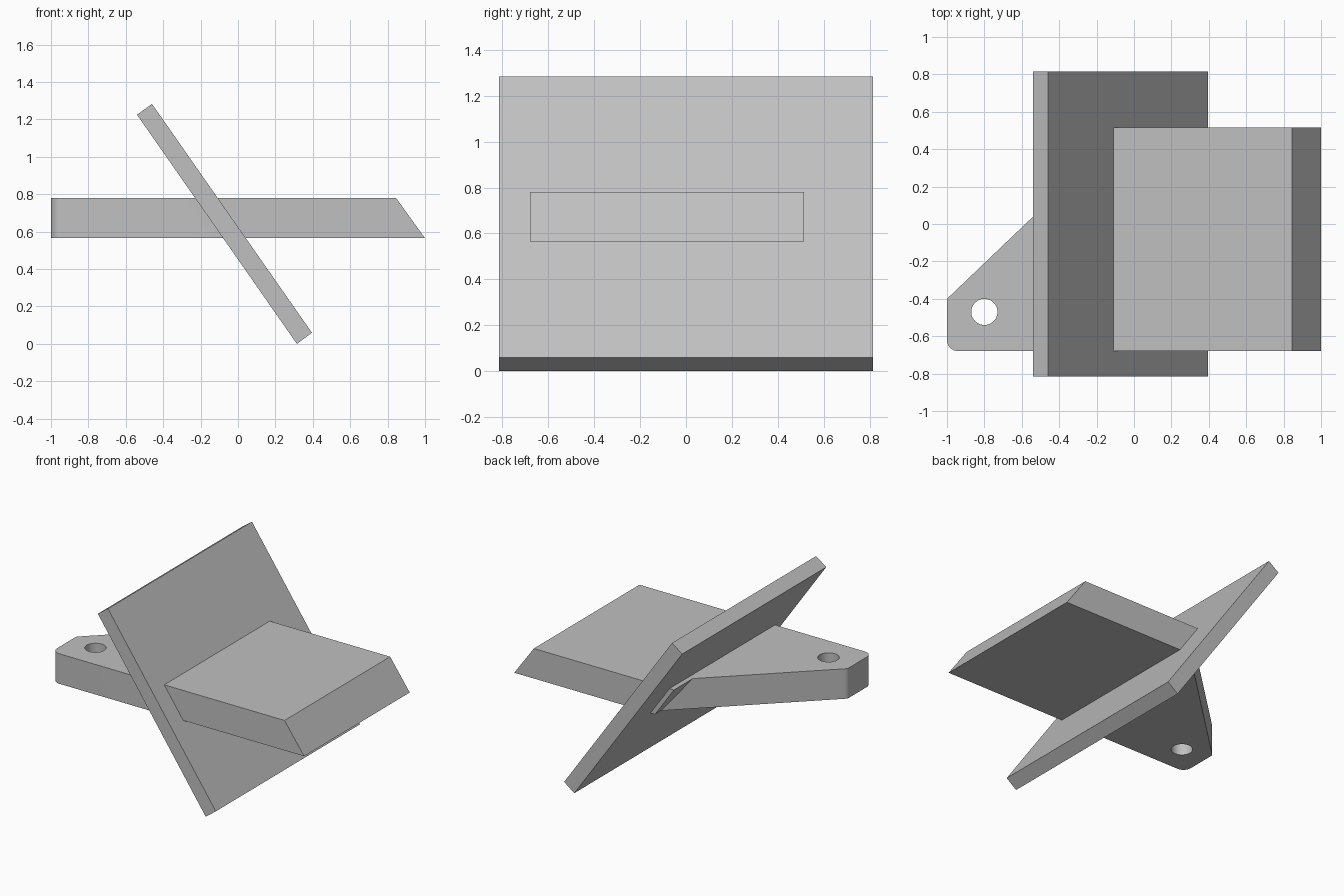
import bpy, bmesh
from math import sin, cos, pi, radians
from mathutils import Vector

cube = bpy.data.objects.get("Cube")
if cube:
    bpy.data.objects.remove(cube, do_unlink=True)

grey = bpy.data.materials.new("plain grey")
grey.use_nodes = True
colour = (0.53, 0.53, 0.53, 1)
grey.diffuse_color = colour
grey.node_tree.nodes["Principled BSDF"].inputs["Base Color"].default_value = colour

Z0, Z1 = 0.565, 0.78      # arm bottom and top
Y0, Y1 = -0.68, 0.515     # arm width
LEAN = 0.698              # sideways run of the slab per unit of height


def prism(name, points, offset, cut=None):
    """Extrude a planar outline along offset; optionally trim it by a plane."""
    bm = bmesh.new()
    face = bm.faces.new([bm.verts.new(p) for p in points])
    new = bmesh.ops.extrude_face_region(bm, geom=[face])["geom"]
    bmesh.ops.translate(bm, vec=offset, verts=[v for v in new if isinstance(v, bmesh.types.BMVert)])
    if cut:
        bmesh.ops.bisect_plane(bm, geom=bm.verts[:] + bm.edges[:] + bm.faces[:],
                               plane_co=cut[0], plane_no=cut[1], clear_outer=True)
        bmesh.ops.holes_fill(bm, edges=[e for e in bm.edges if e.is_boundary])
    bmesh.ops.recalc_face_normals(bm, faces=bm.faces)
    mesh = bpy.data.meshes.new(name)
    bm.to_mesh(mesh)
    bm.free()
    mesh.materials.append(grey)
    obj = bpy.data.objects.new(name, mesh)
    bpy.context.collection.objects.link(obj)
    return obj


def arc(cx, cy, r, start, end, steps):
    angles = [start + (end - start) * i / steps for i in range(steps + 1)]
    return [(cx + r * cos(a), cy + r * sin(a)) for a in angles]


# Leaning slab
slab = [(-0.54, 1.225), (-0.46, 1.283), (0.395, 0.06), (0.315, 0)]
prism("leaning_slab", [(x, -0.815, z) for x, z in slab], (0, 1.63, 0))

# Block through the slab, with both ends parallel to it
back_top = -0.265
back_bottom = back_top + LEAN * (Z1 - Z0)
block = [(back_top, Z1), (0.845, Z1), (1, Z0), (back_bottom, Z0)]
prism("wedge_block", [(x, Y0, z) for x, z in block], (0, Y1 - Y0, 0))

# Tapered mounting tab, trimmed where it meets the block
outline = arc(-0.94, Y0 + 0.06, 0.06, pi, 1.5 * pi, 8)
outline += [(0, Y0), (0, 0.555), (-0.985, -0.386)]
outline += [(-0.996, -0.397), (-1, -0.41)]
tab = prism("mounting_tab", [(x, y, Z0) for x, y in outline], (0, 0, Z1 - Z0),
            cut=(Vector((back_top, 0, Z1)), Vector((1, 0, LEAN))))

# Bolt hole
circle = arc(-0.8, -0.47, 0.07, 0, 2 * pi, 40)[:-1]
cutter = prism("hole_cutter", [(x, y, Z0 - 0.1) for x, y in circle], (0, 0, 0.5))
cutter.hide_render = True
cutter.hide_set(True)
hole = tab.modifiers.new("bolt_hole", 'BOOLEAN')
hole.operation = 'DIFFERENCE'
hole.solver = 'EXACT'
hole.object = cutter
bpy.context.view_layer.objects.active = tab
bpy.ops.object.select_all(action='DESELECT')
tab.select_set(True)
bpy.ops.object.modifier_apply(modifier=hole.name)
bpy.data.objects.remove(cutter, do_unlink=True)
bpy.ops.object.shade_smooth_by_angle(angle=radians(30))
